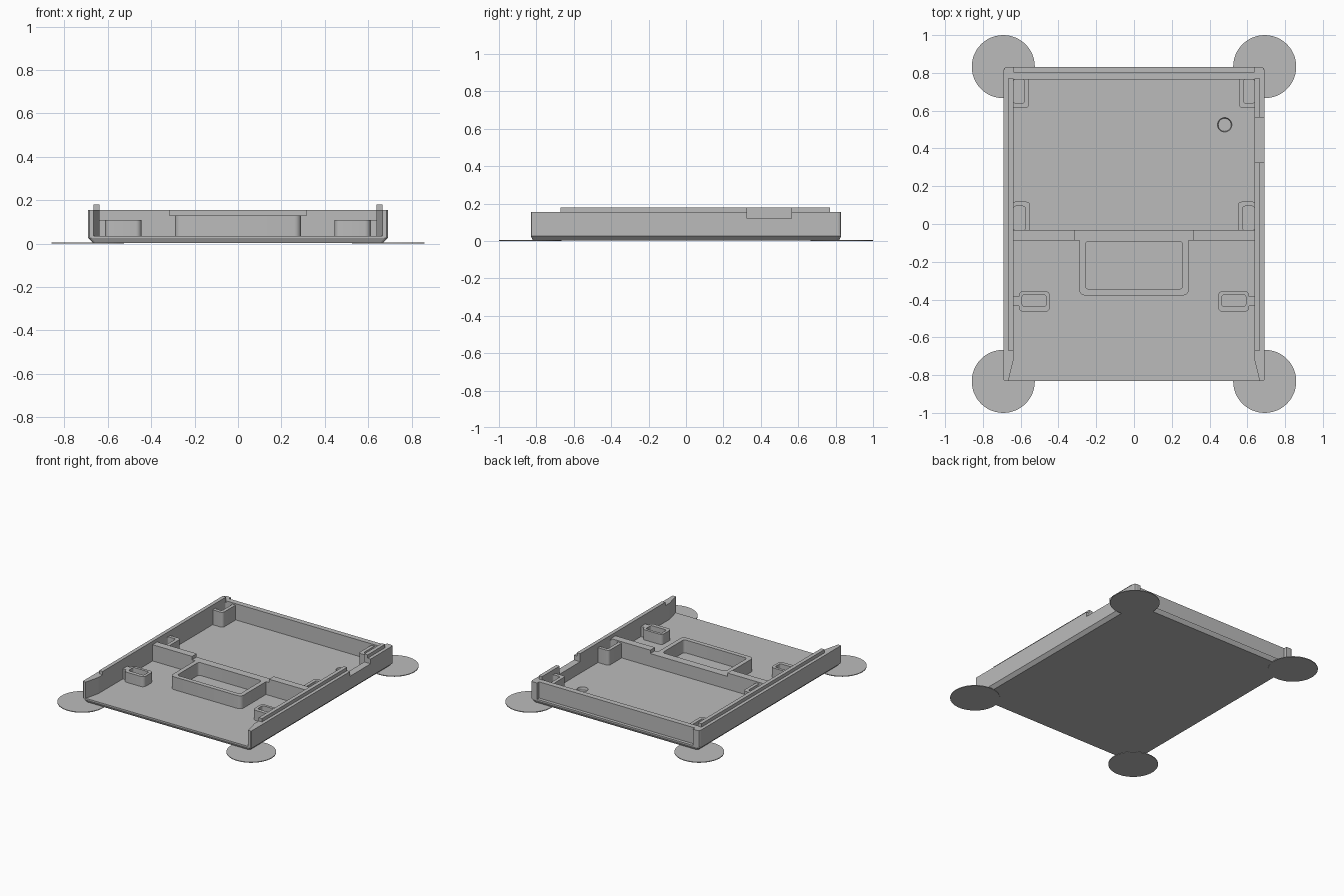
import bpy, bmesh, math

cube = bpy.data.objects.get("Cube")
if cube:
    bpy.data.objects.remove(cube, do_unlink=True)

grey = bpy.data.materials.new("plain grey")
grey.use_nodes = True
grey.diffuse_color = (0.5, 0.5, 0.5, 1)
grey.node_tree.nodes["Principled BSDF"].inputs["Base Color"].default_value = (0.5, 0.5, 0.5, 1)

FLOOR = 0.035
RIM = 0.155


def finish(name, bm, smooth=False):
    bmesh.ops.recalc_face_normals(bm, faces=bm.faces)
    mesh = bpy.data.meshes.new(name)
    bm.to_mesh(mesh)
    bm.free()
    mesh.materials.append(grey)
    obj = bpy.data.objects.new(name, mesh)
    bpy.context.collection.objects.link(obj)
    if smooth:
        bpy.ops.object.select_all(action='DESELECT')
        obj.select_set(True)
        bpy.context.view_layer.objects.active = obj
        bpy.ops.object.shade_smooth_by_angle(angle=math.radians(35))
    return obj


def ring(bm, pts, z):
    return [bm.verts.new((x, y, z)) for x, y in pts]


def bridge(bm, a, b):
    for i in range(len(a)):
        j = (i + 1) % len(a)
        bm.faces.new((a[i], a[j], b[j], b[i]))


def loft(name, layers, smooth=False):
    """Closed solid through stacked outlines of (points, height)."""
    bm = bmesh.new()
    rings = [ring(bm, p, z) for p, z in layers]
    for a, b in zip(rings, rings[1:]):
        bridge(bm, a, b)
    bm.faces.new(rings[0])
    bm.faces.new(rings[-1])
    return finish(name, bm, smooth)


def rounded(x0, x1, y0, y1, r, steps=5):
    x0, x1 = sorted((x0, x1))
    pts = []
    for k, (cx, cy) in enumerate(((x1 - r, y1 - r), (x0 + r, y1 - r),
                                  (x0 + r, y0 + r), (x1 - r, y0 + r))):
        for s in range(steps + 1):
            a = math.pi / 2 * (k + s / steps)
            pts.append((cx + r * math.cos(a), cy + r * math.sin(a)))
    return pts


def box(name, x0, x1, y0, y1, z0, z1):
    pts = [(x0, y0), (x1, y0), (x1, y1), (x0, y1)]
    return loft(name, [(pts, z0), (pts, z1)])


def frame(name, outer, inner, z0, z1):
    """Hollow rounded collar."""
    bm = bmesh.new()
    ob, ot = ring(bm, outer, z0), ring(bm, outer, z1)
    ib, it = ring(bm, inner, z0), ring(bm, inner, z1)
    for a, b in ((ob, ot), (ot, it), (it, ib), (ib, ob)):
        bridge(bm, a, b)
    return finish(name, bm, True)


def circle(cx, cy, r, n=48):
    return [(cx + r * math.cos(2 * math.pi * i / n),
             cy + r * math.sin(2 * math.pi * i / n)) for i in range(n)]


def cut(obj, cutter):
    mod = obj.modifiers.new("cut", 'BOOLEAN')
    mod.operation = 'DIFFERENCE'
    mod.solver = 'EXACT'
    mod.object = cutter
    bpy.context.view_layer.objects.active = obj
    bpy.ops.object.modifier_apply(modifier=mod.name)


# Floor plate with a chamfered underside and a round blind hole
base = loft("floor_plate", [
    (rounded(-0.667, 0.667, -0.818, 0.818, 0.012, 3), 0.003),
    (rounded(-0.69, 0.69, -0.83, 0.83, 0.015, 3), 0.026),
    (rounded(-0.69, 0.69, -0.83, 0.83, 0.015, 3), FLOOR)])
hole = loft("hole_cutter", [(circle(0.48, 0.525, 0.034), 0.015),
                            (circle(0.48, 0.525, 0.041), 0.05)])
cut(base, hole)
bpy.data.objects.remove(hole, do_unlink=True)

# Back wall, set in behind the outer ledge
box("back_wall", -0.645, 0.645, 0.766, 0.806, 0.03, RIM)

# Cross divider with a lowered middle
divider = box("cross_divider", -0.645, 0.645, -0.087, -0.033, 0.03, RIM)
dip = box("dip_cutter", -0.315, 0.315, -0.2, 0.1, 0.13, 0.3)
cut(divider, dip)
bpy.data.objects.remove(dip, do_unlink=True)

# Central pocket in front of the divider
frame("central_pocket", rounded(-0.29, 0.29, -0.378, -0.06, 0.03),
      rounded(-0.258, 0.258, -0.345, -0.092, 0.02), 0.03, 0.13)

port = box("port_cutter", 0.6, 0.75, 0.325, 0.565, 0.12, 0.3)
for side, s in (("left", 1), ("right", -1)):
    # Side wall, tapered at its open front end
    plan = [(s * x, y) for x, y in ((0.69, -0.825), (0.69, 0.815), (0.685, 0.826),
            (0.675, 0.83), (0.638, 0.83), (0.638, -0.72), (0.665, -0.83), (0.685, -0.83))]
    wall = loft(side + "_wall", [(plan, 0.03), (plan, RIM)])
    lip = box(side + "_lip", s * 0.638, s * 0.666, -0.67, 0.77, 0.15, 0.18)
    if s > 0:
        cut(wall, port)
        cut(lip, port)

    # Front clip socket and its web to the wall
    frame(side + "_clip_socket", rounded(s * 0.445, s * 0.61, -0.465, -0.355, 0.025),
          rounded(s * 0.465, s * 0.592, -0.437, -0.375, 0.012), 0.03, 0.11)
    box(side + "_socket_web", s * 0.603, s * 0.645, -0.435, -0.385, 0.03, 0.11)

    # Corner sockets against the back wall and the divider
    frame(side + "_back_socket", rounded(s * 0.555, s * 0.65, 0.615, 0.78, 0.02),
          rounded(s * 0.58, s * 0.638, 0.64, 0.766, 0.012), 0.03, 0.145)
    frame(side + "_middle_socket", rounded(s * 0.55, s * 0.65, -0.05, 0.118, 0.02),
          rounded(s * 0.575, s * 0.638, -0.033, 0.094, 0.012), 0.03, 0.145)

    # Thin round pads under the corners
    for end, t in (("back", 1), ("front", -1)):
        pad = circle(s * 0.692, t * 0.833, 0.167)
        loft(side + "_" + end + "_pad", [(pad, 0), (pad, 0.005)])

bpy.data.objects.remove(port, do_unlink=True)
